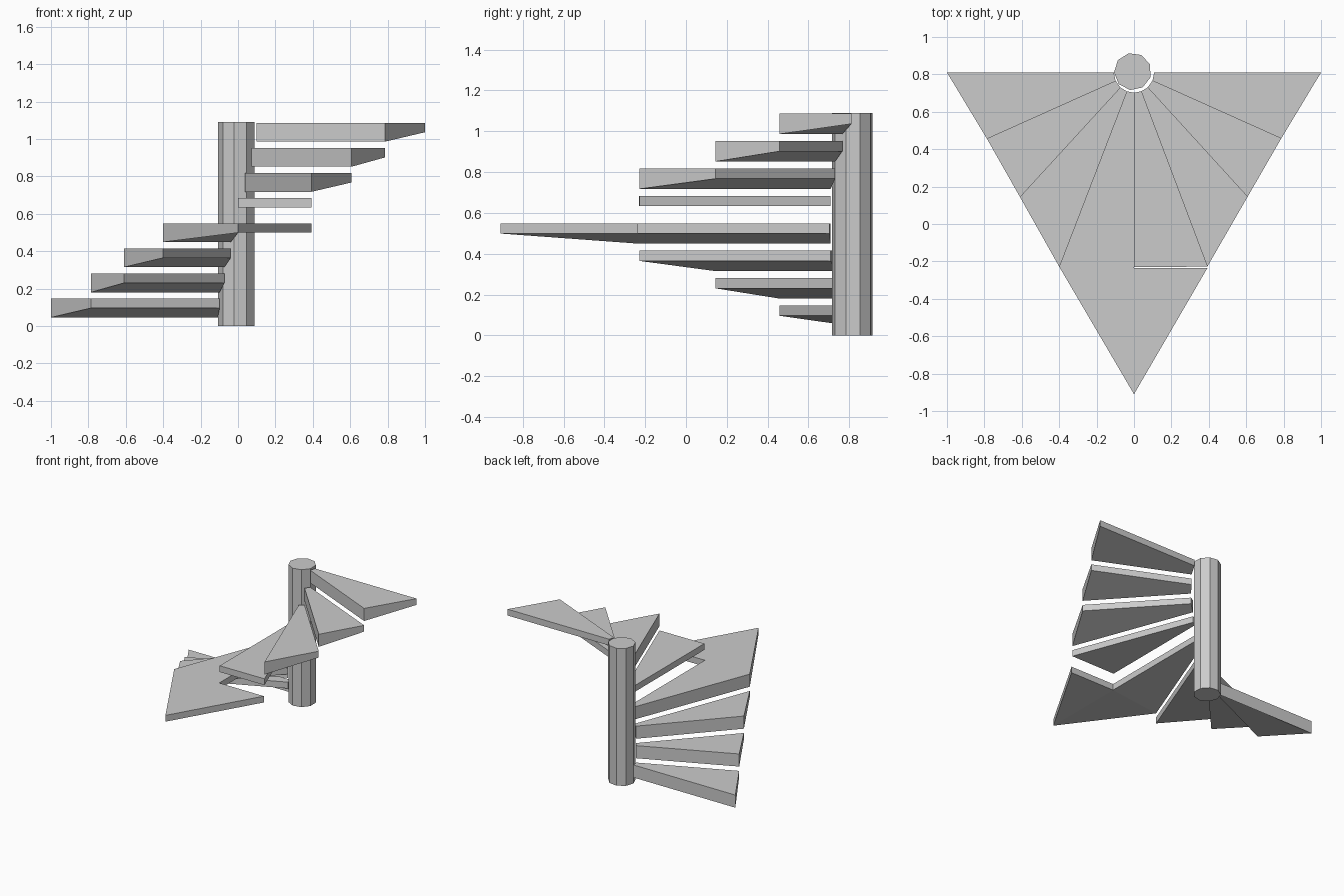
import bpy, bmesh
from math import radians
from mathutils import Vector

if "Cube" in bpy.data.objects:
    bpy.data.objects.remove(bpy.data.objects["Cube"])

CENTRE = Vector((0, 0.81))
RISE = 0.1343


def tread(name, top, outline, drops, splits):
    """Slab with a flat top; each corner has its own thickness."""
    bm = bmesh.new()
    up = [bm.verts.new((p[0], p[1], top)) for p in outline]
    low = [bm.verts.new((p[0], p[1], top - d)) for p, d in zip(outline, drops)]
    n = len(outline)
    for i in range(n):
        j = (i + 1) % n
        bm.faces.new((up[i], up[j], low[j], low[i]))
    for s in splits:
        bm.faces.new([up[i] for i in s])
        bm.faces.new([low[i] for i in reversed(s)])
    bmesh.ops.recalc_face_normals(bm, faces=bm.faces)
    me = bpy.data.meshes.new(name)
    bm.to_mesh(me)
    bm.free()
    bpy.context.collection.objects.link(bpy.data.objects.new(name, me))


def inner(p):
    """Point next to the column, on the line towards an outer corner."""
    return CENTRE + (Vector(p) - CENTRE).normalized() * 0.108


# Central nine-sided column
bpy.ops.mesh.primitive_cylinder_add(vertices=9, radius=0.1, depth=1.09,
                                    location=(-0.007, 0.815, 0.545),
                                    rotation=(0, 0, radians(12)))
bpy.context.object.name = "column"

# Outer corners along the triangular plan
rim = [(-1, 0.81), (-0.787, 0.457), (-0.61, 0.145), (-0.4, -0.228), (0, -0.23),
       (0.392, -0.228), (0.607, 0.145), (0.787, 0.457), (1, 0.81)]

for i in range(8):
    a, b = rim[i], rim[i + 1]
    top = 0.146 + RISE * i
    if i == 3:
        # Landing tread fills the front point of the triangle
        pts = [inner(a), a, (0, -0.91), (0.392, -0.236), (0, -0.236), inner(b)]
        tread("landing_tread", top, pts, [0.1, 0.1, 0.05, 0.05, 0.05, 0.05],
              [(0, 1, 4, 5), (1, 2, 4), (2, 3, 4)])
    else:
        # Wedge tread, deeper along its lower edge (the fifth is even)
        deep = 0.05 if i == 4 else 0.1
        tread(f"tread_{i + 1}", top, [inner(a), a, b, inner(b)],
              [deep, deep, 0.05, 0.05], [(0, 1, 2, 3)])
